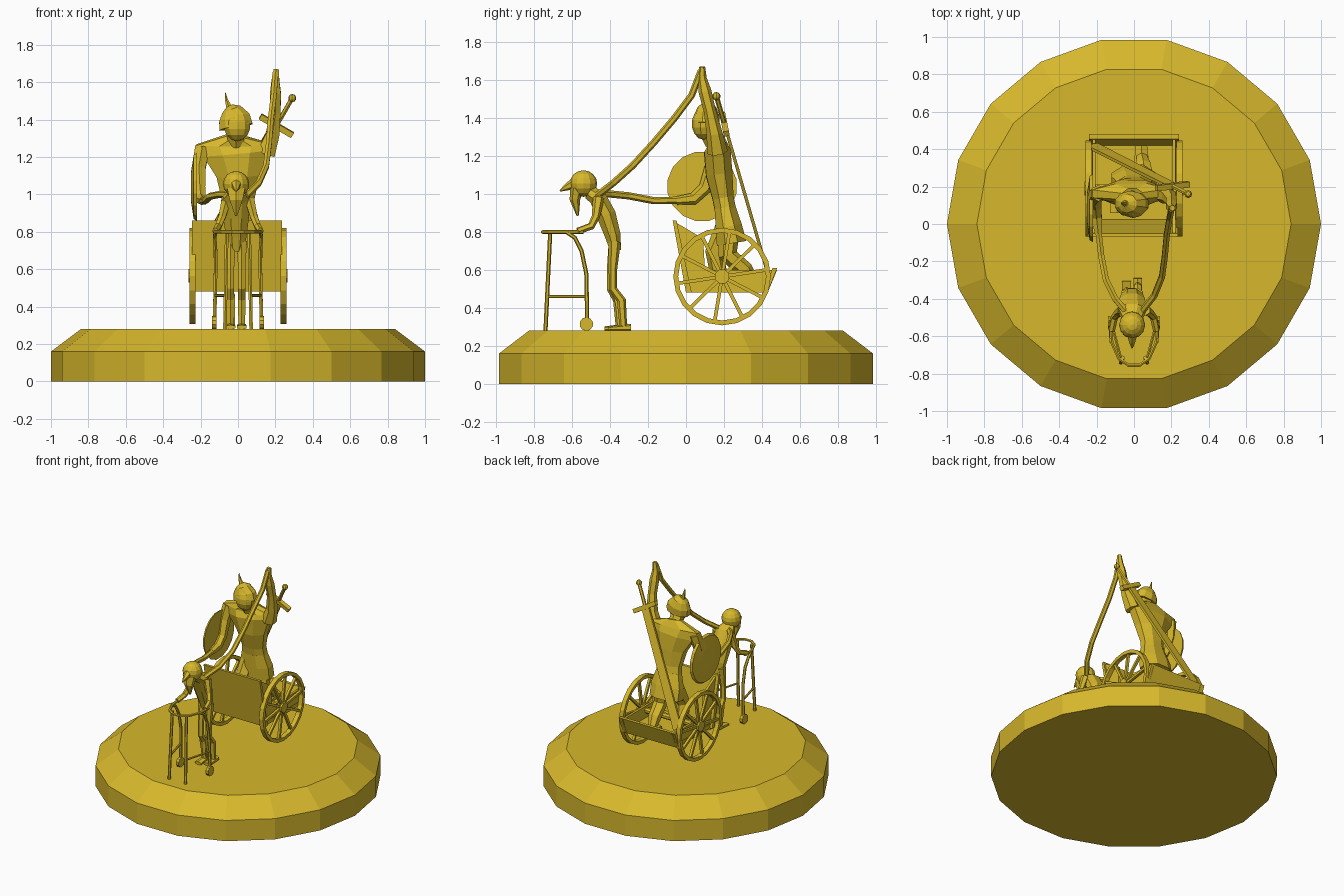
import bpy, bmesh, math
from mathutils import Vector, Matrix

gold = bpy.data.materials.new("gold")
gold.diffuse_color = (0.68, 0.48, 0.025, 1)


def finish(name, bm):
    bmesh.ops.recalc_face_normals(bm, faces=bm.faces)
    me = bpy.data.meshes.new(name)
    bm.to_mesh(me)
    bm.free()
    me.materials.append(gold)
    ob = bpy.data.objects.new(name, me)
    bpy.context.collection.objects.link(ob)
    return ob


def loft(name, rings, n=6, closed=False):
    """Sweep n-gons through rings (x, y, z, width radius, depth radius)."""
    bm, P, loops, u = bmesh.new(), [Vector(r[:3]) for r in rings], [], None
    m = len(P)
    for i, r in enumerate(rings):
        if closed:
            t = P[(i + 1) % m] - P[i - 1]
        else:
            t = P[min(i + 1, m - 1)] - P[max(i - 1, 0)]
        t.normalize()
        if u is None:
            u = Vector((1, 0, 0)) if abs(t.x) < 0.9 else Vector((0, 1, 0))
        u = (u - t * u.dot(t)).normalized()
        v = t.cross(u)
        ang = [2 * math.pi * (k + 0.5) / n for k in range(n)]
        loops.append([bm.verts.new(P[i] + u * r[3] * math.cos(a) + v * r[-1] * math.sin(a)) for a in ang])
    for i in range(m if closed else m - 1):
        a, b = loops[i], loops[(i + 1) % m]
        for k in range(n):
            bm.faces.new((a[k], a[(k + 1) % n], b[(k + 1) % n], b[k]))
    if not closed:
        bm.faces.new(loops[0])
        bm.faces.new(loops[-1])
    return finish(name, bm)


def tube(name, pts, r, n=6):
    return loft(name, [(*p, r) for p in pts], n)


def ball(name, c, size, u=10, v=7):
    bm = bmesh.new()
    bmesh.ops.create_uvsphere(bm, u_segments=u, v_segments=v, radius=1)
    bmesh.ops.transform(bm, matrix=Matrix.LocRotScale(Vector(c), None, Vector(size)), verts=bm.verts)
    return finish(name, bm)


def plate(name, yz, x0, x1):
    """Extrude a side profile between two x values."""
    bm = bmesh.new()
    f = bm.faces.new([bm.verts.new((x0, y, z)) for y, z in yz])
    new = bmesh.ops.extrude_face_region(bm, geom=[f])["geom"]
    bmesh.ops.translate(bm, vec=(x1 - x0, 0, 0), verts=[g for g in new if isinstance(g, bmesh.types.BMVert)])
    return finish(name, bm)


# Round 18-sided plinth with a bevelled shoulder
bm = bmesh.new()
levels = []
for r, z in ((1, 0), (1, 0.16), (0.84, 0.28)):
    levels.append([bm.verts.new((r * math.cos(k * math.pi / 9), r * math.sin(k * math.pi / 9), z)) for k in range(18)])
for a, b in zip(levels, levels[1:]):
    for k in range(18):
        bm.faces.new((a[k], a[(k + 1) % 18], b[(k + 1) % 18], b[k]))
bm.faces.new(levels[0])
bm.faces.new(levels[-1])
finish("plinth", bm)

# Cart body: floor, leaning front panel, low sides and tailboard
plate("cart_floor", [(0.0, 0.48), (0.43, 0.48), (0.43, 0.51), (0.0, 0.51)], -0.225, 0.225)
plate("cart_front", [(-0.07, 0.86), (-0.05, 0.86), (0.03, 0.48), (0.0, 0.48)], -0.245, 0.235)
plate("cart_tailboard", [(0.41, 0.48), (0.43, 0.48), (0.48, 0.61), (0.455, 0.61)], -0.24, 0.24)
for s in (-1, 1):
    plate("cart_side", [(-0.07, 0.86), (0.09, 0.765), (0.1, 0.6), (0.48, 0.6), (0.43, 0.48), (0.0, 0.48)],
          s * 0.205, s * 0.222)
tube("cart_axle", [(-0.265, 0.19, 0.565), (0.265, 0.19, 0.565)], 0.022, 8)

# Spoked wheels
for s in (-1, 1):
    x, cy, cz = s * 0.243, 0.19, 0.565
    rim = []
    for k in range(20):
        a = k * math.pi / 10
        rim.append((x, cy + 0.244 * math.cos(a), cz + 0.244 * math.sin(a), 0.024, 0.018))
    loft("wheel_rim", rim, 4, True)
    for k in range(10):
        a = k * math.pi / 5 + 0.15
        d = Vector((0, math.cos(a), math.sin(a)))
        c = Vector((x, cy, cz))
        tube("wheel_spoke", [c + d * 0.02, c + d * 0.24], 0.013, 4)
    tube("wheel_hub", [(x - 0.022, cy, cz), (x + 0.022, cy, cz)], 0.04, 8)

# Warrior: torso, kilt and legs
loft("warrior_torso", [(-0.01, 0.15, 1.31, 0.06, 0.045), (-0.015, 0.165, 1.265, 0.225, 0.055),
     (-0.01, 0.165, 1.22, 0.19, 0.075), (0, 0.175, 1.1, 0.125, 0.075), (0, 0.195, 0.98, 0.095, 0.06),
     (0, 0.215, 0.88, 0.105, 0.06)], 8)
loft("warrior_kilt", [(0, 0.205, 0.93, 0.1, 0.06), (0, 0.225, 0.83, 0.13, 0.075), (0, 0.24, 0.74, 0.13, 0.085)], 8)
loft("warrior_back_leg", [(0.05, 0.23, 0.84, 0.06), (0.06, 0.22, 0.68, 0.05), (0.05, 0.31, 0.6, 0.045),
     (0.04, 0.36, 0.53, 0.03)])
loft("warrior_front_leg", [(-0.06, 0.22, 0.84, 0.06), (-0.08, 0.15, 0.69, 0.05), (-0.09, 0.17, 0.59, 0.045),
     (-0.09, 0.17, 0.52, 0.03)])
loft("warrior_back_foot", [(0.04, 0.3, 0.53, 0.05, 0.02), (0.04, 0.42, 0.53, 0.035, 0.03)])
loft("warrior_front_foot", [(-0.09, 0.06, 0.53, 0.045, 0.02), (-0.09, 0.2, 0.53, 0.035, 0.03)])

# Warrior: head with crested helmet
tube("warrior_neck", [(-0.01, 0.15, 1.27), (-0.015, 0.11, 1.35)], 0.05)
ball("warrior_head", (-0.005, 0.095, 1.37), (0.075, 0.065, 0.085))
loft("warrior_helmet", [(-0.01, 0.105, 1.36, 0.094, 0.07), (-0.02, 0.11, 1.41, 0.088, 0.068),
     (-0.035, 0.11, 1.455, 0.055, 0.05), (-0.045, 0.11, 1.475, 0.016, 0.016)], 10)
loft("helmet_spike", [(-0.045, 0.11, 1.46, 0.02), (-0.06, 0.11, 1.5, 0.01), (-0.068, 0.11, 1.545, 0.002)])

# Warrior: raised arm and rein arm
loft("warrior_raised_arm", [(0.15, 0.165, 1.22, 0.055), (0.185, 0.15, 1.32, 0.042), (0.2, 0.125, 1.44, 0.032),
     (0.2, 0.1, 1.54, 0.034), (0.2, 0.085, 1.61, 0.024), (0.205, 0.085, 1.67, 0.016)])
loft("warrior_rein_arm", [(-0.19, 0.165, 1.25, 0.045), (-0.21, 0.14, 1.14, 0.042), (-0.205, 0.1, 1.03, 0.034),
     (-0.2, 0.04, 0.975, 0.032), (-0.19, -0.05, 0.965, 0.022)])

# Round shield on the outer side of the rein arm
loft("shield", [(-0.22, 0.085, 1.04, 0.185), (-0.237, 0.085, 1.04, 0.175), (-0.25, 0.085, 1.04, 0.09)], 16)

# Great sword slung across the back
tip, pommel = Vector((-0.225, 0.42, 0.62)), Vector((0.29, 0.16, 1.515))
point = lambda f: tip.lerp(pommel, f)
loft("sword_blade", [(*point(0), 0.05, 0.012), (*point(0.84), 0.042, 0.012)], 4)
guard_dir = Vector((0.86, 0.1, -0.5)).normalized()
tube("sword_guard", [point(0.835) - guard_dir * 0.1, point(0.835) + guard_dir * 0.1], 0.022, 4)
tube("sword_grip", [point(0.82), pommel], 0.013)
ball("sword_pommel", pommel, (0.022, 0.022, 0.022), 8, 5)

# Reins from the warrior's hands to the old man's shoulders
tube("raised_rein", [(0.2, 0.08, 1.65), (0.19, 0.03, 1.52), (0.175, -0.06, 1.4), (0.165, -0.17, 1.27),
     (0.15, -0.28, 1.15), (0.11, -0.38, 1.06), (0.04, -0.47, 0.99)], 0.018)
tube("low_rein", [(-0.19, -0.04, 0.967), (-0.175, -0.17, 0.965), (-0.15, -0.3, 0.99), (-0.1, -0.4, 1.0),
     (-0.04, -0.47, 1.0)], 0.019)

# Old man: stooped body, legs and feet
loft("old_man_torso", [(-0.01, -0.51, 1.01, 0.05, 0.04), (-0.01, -0.465, 0.98, 0.08, 0.05),
     (-0.01, -0.42, 0.89, 0.075, 0.055), (-0.01, -0.385, 0.78, 0.06, 0.045), (-0.01, -0.37, 0.7, 0.045, 0.03)], 8)
for x, ky, fy in ((-0.04, -0.395, -0.35), (0.02, -0.385, -0.33)):
    loft("old_man_leg", [(x, -0.375, 0.75, 0.032), (x, ky, 0.6, 0.022), (x, ky, 0.5, 0.022), (x, fy - 0.01, 0.44, 0.024),
         (x, fy, 0.3, 0.02)])
loft("old_man_shin_wrap", [(-0.04, -0.365, 0.46, 0.035, 0.022), (-0.04, -0.325, 0.3, 0.035, 0.028)], 4)
for x, y in ((-0.04, -0.43), (0.02, -0.41)):
    loft("old_man_foot", [(x, y, 0.291, 0.03, 0.012), (x, y + 0.12, 0.297, 0.025, 0.02)])

# Old man: head, nose and beard
ball("old_man_head", (-0.01, -0.54, 1.055), (0.07, 0.072, 0.07), 12, 8)
loft("old_man_nose", [(-0.01, -0.59, 1.055, 0.03), (-0.01, -0.63, 1.035, 0.018), (-0.01, -0.665, 1.015, 0.003)])
loft("old_man_beard", [(-0.01, -0.575, 1.03, 0.055, 0.035), (-0.01, -0.585, 0.97, 0.04, 0.028),
     (-0.01, -0.57, 0.885, 0.006, 0.006)])

# Walking frame, arms and castors on both sides
for s in (-1, 1):
    loft("old_man_arm", [(s * 0.06, -0.46, 0.98, 0.03), (s * 0.085, -0.475, 0.88, 0.022),
         (s * 0.105, -0.5, 0.83, 0.02), (s * 0.12, -0.57, 0.805, 0.018)])
    tube("walker_back_leg", [(s * 0.12, -0.63, 0.8), (s * 0.125, -0.585, 0.77), (s * 0.12, -0.55, 0.7),
         (s * 0.12, -0.525, 0.58), (s * 0.125, -0.52, 0.32)], 0.011)
    tube("walker_front_leg", [(s * 0.06, -0.715, 0.8), (s * 0.07, -0.74, 0.28)], 0.011)
    tube("walker_side_bar", [(s * 0.067, -0.73, 0.46), (s * 0.123, -0.52, 0.46)], 0.008)
    tube("walker_castor", [(s * 0.115, -0.525, 0.315), (s * 0.138, -0.525, 0.315)], 0.036, 10)
tube("walker_top_rail", [(-0.125, -0.54, 0.8), (-0.12, -0.63, 0.8), (-0.08, -0.72, 0.8), (-0.03, -0.755, 0.8),
     (0.03, -0.755, 0.8), (0.08, -0.72, 0.8), (0.12, -0.63, 0.8), (0.125, -0.54, 0.8)], 0.01)
